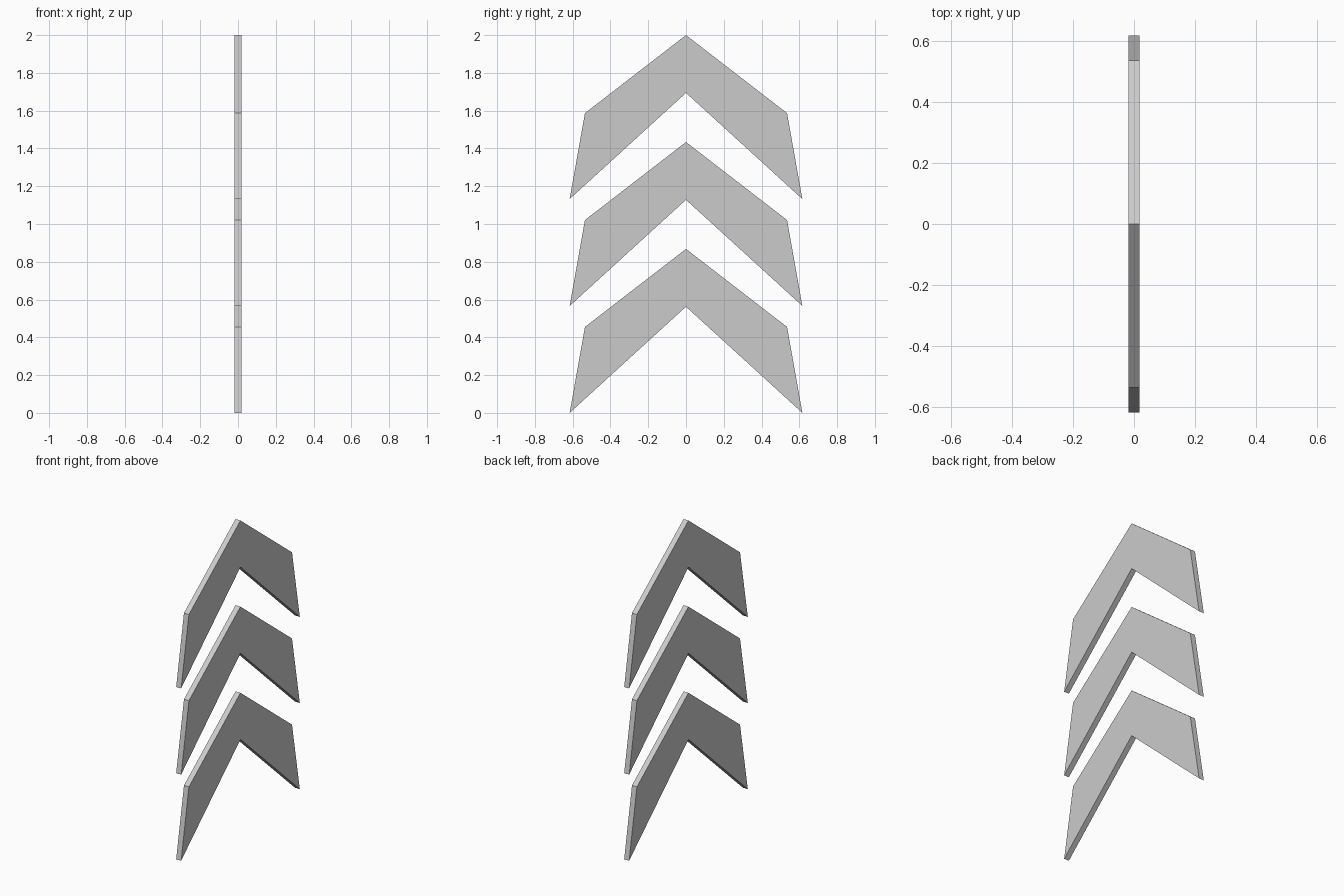
import bpy, bmesh

if "Cube" in bpy.data.objects:
    bpy.data.objects.remove(bpy.data.objects["Cube"])

HALF_THICK = 0.018
SPACING = 0.566
# Right half of the lowest chevron outline as (y, z): top peak, shoulder, tip, inner peak
HALF = [(0, 0.868), (0.535, 0.455), (0.616, 0.0), (0, 0.562)]


def chevron(name, lift):
    # Full outline: right half plus mirrored shoulder and tip
    (_, top), shoulder, tip, (_, inner) = HALF
    outline = [(0, top), shoulder, tip, (0, inner), (-tip[0], tip[1]), (-shoulder[0], shoulder[1])]
    bm = bmesh.new()
    v = [bm.verts.new((-HALF_THICK, y, z + lift)) for y, z in outline]
    # One quad per arm, sharing the centre edge
    faces = [bm.faces.new(v[:4]), bm.faces.new((v[0], v[3], v[4], v[5]))]
    # Extrude to a flat plate, keeping the back face
    ext = bmesh.ops.extrude_face_region(bm, geom=faces, use_keep_orig=True)
    moved = [g for g in ext["geom"] if isinstance(g, bmesh.types.BMVert)]
    bmesh.ops.translate(bm, verts=moved, vec=(2 * HALF_THICK, 0, 0))
    bmesh.ops.recalc_face_normals(bm, faces=bm.faces)
    mesh = bpy.data.meshes.new(name)
    bm.to_mesh(mesh)
    bm.free()
    bpy.context.collection.objects.link(bpy.data.objects.new(name, mesh))


# Three stacked chevron plates
for i, label in enumerate(("lower", "middle", "upper")):
    chevron(label + "_chevron", i * SPACING)
